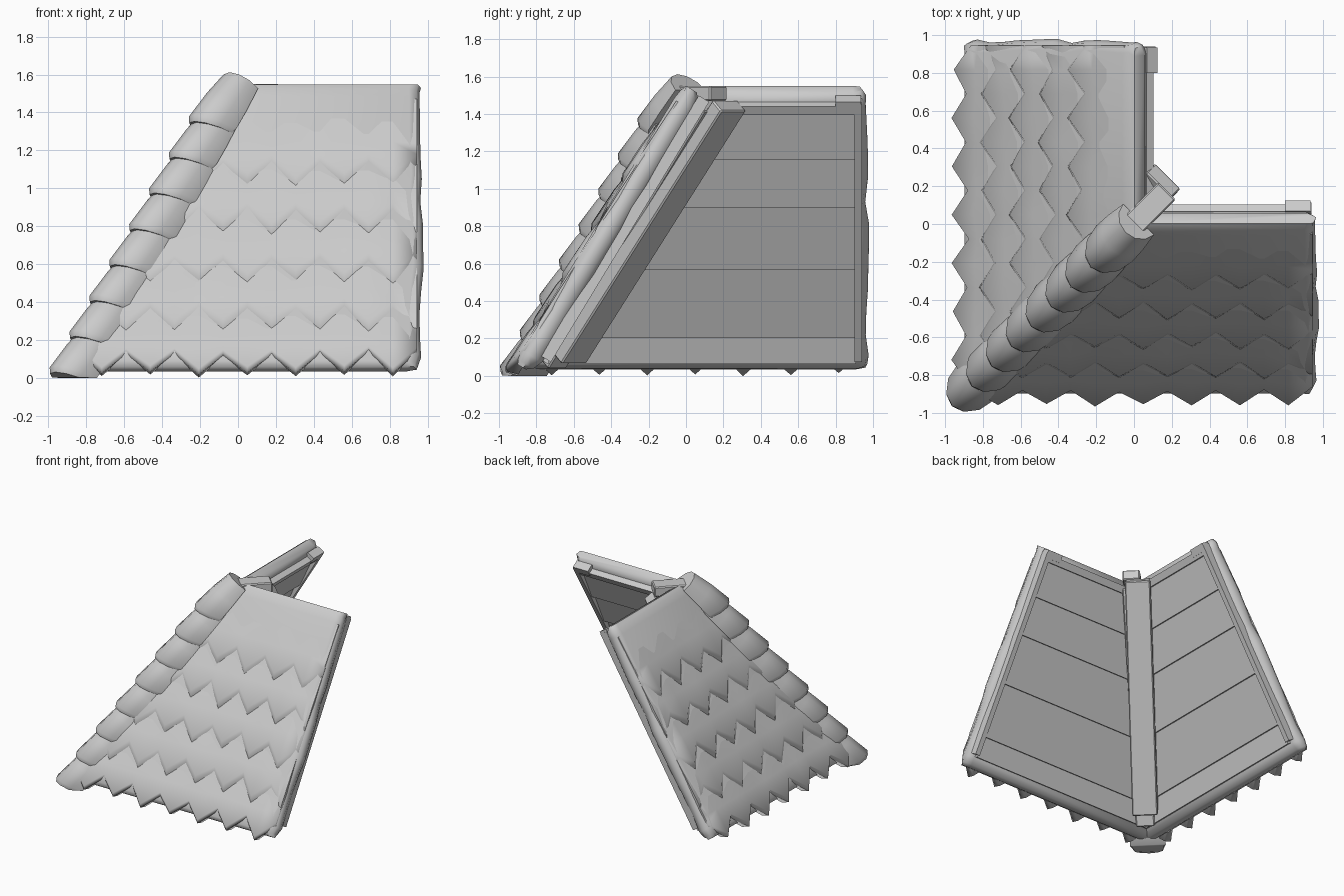
import bpy, bmesh, math, random
from mathutils import Vector

random.seed(4)
if "Cube" in bpy.data.objects:
    bpy.data.objects.remove(bpy.data.objects["Cube"])

grey = bpy.data.materials.new("stone_grey")
grey.use_nodes = True
grey.diffuse_color = (0.6, 0.6, 0.6, 1)
grey.node_tree.nodes["Principled BSDF"].inputs["Base Color"].default_value = (0.6, 0.6, 0.6, 1)

EAVE = Vector((0, -0.9, 0.06))
RISE = Vector((0, 0.9, 1.48))
OUT = Vector((0, -RISE.z, RISE.y)).normalized()
HIP_LOW = Vector((-0.9, -0.9, 0.06))
HIP_RUN = Vector((0.9, 0.9, 1.48))
SIDE = Vector((1, -1, 0)).normalized()
HIP_UP = SIDE.cross(HIP_RUN).normalized()
if HIP_UP.z < 0:
    HIP_UP.negate()


def slope(u, s, n):
    """Point on the front slope: along the eave, up the slope, outward."""
    return Vector((u, 0, 0)) + EAVE + RISE * s + OUT * n


def hip(w, t, n):
    """Point around the hip line: sideways, along the hip, outward."""
    return HIP_LOW + HIP_RUN * t + SIDE * w + HIP_UP * n


def leaning_hip(w, t, n):
    """Hip point drifting sideways towards the top."""
    return hip(w - 0.05 * t, t, n)


def peak(w, d, z):
    """Point at the peak: sideways, level distance inward, height."""
    return SIDE * w + Vector((d, d, z))


def loft(bm, rings):
    """Skin a list of equal point rings, capping the two ends."""
    vs = [[bm.verts.new(p) for p in ring] for ring in rings]
    count = len(vs[0])
    for a, b in zip(vs, vs[1:]):
        for i in range(count):
            j = (i + 1) % count
            bm.faces.new((a[i], a[j], b[j], b[i]))
    bm.faces.new(vs[0][::-1])
    bm.faces.new(vs[-1])


def block(bm, place, a, b, s0, s1, n0, n1):
    loft(bm, [[place(u, s, n) for s, n in ((s0, n0), (s1, n0), (s1, n1), (s0, n1))]
              for u in (a, b)])


def finish(bm, name, angle, bevel=0):
    bmesh.ops.recalc_face_normals(bm, faces=bm.faces)
    if bevel:
        bmesh.ops.bevel(bm, geom=bm.edges[:], offset=bevel, segments=1,
                        profile=0.5, affect='EDGES')
    mesh = bpy.data.meshes.new(name)
    bm.to_mesh(mesh)
    bm.free()
    mesh.materials.append(grey)
    ob = bpy.data.objects.new(name, mesh)
    bpy.context.collection.objects.link(ob)
    bpy.ops.object.select_all(action='DESELECT')
    bpy.context.view_layer.objects.active = ob
    ob.select_set(True)
    bpy.ops.object.shade_smooth_by_angle(angle=math.radians(angle))


def both_slopes(build, name, angle):
    """Build a part on the front slope and its twin across the hip."""
    for label in ("front", "right"):
        bm = bmesh.new()
        build(bm)
        bmesh.ops.bisect_plane(bm, geom=bm.verts[:] + bm.edges[:] + bm.faces[:],
                               plane_co=(0, 0, 0), plane_no=(-1, 1, 0), clear_outer=True)
        if label == "right":
            for v in bm.verts:
                v.co.x, v.co.y = v.co.y, v.co.x
        bmesh.ops.holes_fill(bm, edges=[e for e in bm.edges if e.is_boundary], sides=0)
        finish(bm, label + "_" + name, angle)


# Thick slab with a wavy, rolled gable end and rounded eave and crest
def slab(bm):
    rings = []
    levels = [(0.0, 0.35), (0.015, 0.75), (0.045, 1)]
    levels += [(0.12 + 0.08 * k, 1) for k in range(10)]
    levels += [(0.955, 1), (0.985, 0.85), (1.005, 0.5)]
    for s, full in levels:
        end = 0.968 + random.uniform(-0.012, 0.014) - 0.03 * (1 - full)
        back, front = -0.02 - 0.085 * full, -0.02 + 0.045 * full
        rings.append([slope(u, s, n) for u, n in (
            (-1.3, back), (end - 0.05, back), (end - 0.015, back * 0.75),
            (end, -0.035), (end - 0.015, 0.0), (end - 0.055, front), (-1.3, front))])
    loft(bm, rings)


# Overlapping rows of pointed shingles with soft upright lips
ROWS = 5
PITCH = 0.172
HALF = 0.128


def shingles(bm):
    for row in range(ROWS):
        low = row * PITCH
        high = 0.95 if row == ROWS - 1 else low + PITCH * 1.4
        rings = []
        for k in range(19):
            tip = (k + row) % 2 == 1
            u = 0.945 - k * HALF
            s = low + (-0.036 if tip else 0.04) + random.uniform(-0.008, 0.008)
            lift = (0.05 if tip else 0.036) + random.uniform(-0.005, 0.005)
            if k == 0:
                lift = 0.02
            if row == 0:
                lip = [(s + 0.01, -0.03), (s, lift - 0.018), (s + 0.014, lift)]
            else:
                lip = [(s - 0.03, 0.0), (s - 0.012, lift * 0.6), (s + 0.014, lift)]
            top = [(low + 0.1, lift * 0.85), (high, 0.008), (high, -0.03)]
            rings.append([slope(u, a, n) for a, n in lip + top])
        loft(bm, rings)


# Lapped boards lining the underside, each standing proud at its lower edge
def boards(bm):
    bounds = (0.05, 0.145, 0.39, 0.615, 0.79, 0.965)
    for s0, s1 in zip(bounds, bounds[1:]):
        loft(bm, [[slope(u, s0, -0.08), slope(u, s1, -0.08),
                   slope(u, s1, -0.106), slope(u, s0, -0.138)] for u in (-1.3, 0.91)])


# Raised frame along the gable end and the upper edge
def frame(bm):
    block(bm, slope, 0.9, 0.94, 0.06, 0.99, -0.145, -0.08)
    block(bm, slope, 0.8, 0.935, 0.965, 1.0, -0.145, -0.08)
    block(bm, slope, -0.5, 0.92, 0.95, 0.982, -0.14, -0.08)


both_slopes(slab, "roof_slab", 60)
both_slopes(shingles, "shingles", 80)
both_slopes(boards, "underside_boards", 20)
both_slopes(frame, "edge_frame", 20)

# Hip caps: tapered arches, each lapping the one below
CAPS = 8
for c in range(CAPS):
    bm = bmesh.new()
    start = -0.012 + c * 0.123
    raise_by = -0.03 + 0.075 * c / (CAPS - 1)
    rings = []
    for along, width, crown in ((0, 0.12, 0.08), (0.014, 0.135, 0.1),
                                (0.08, 0.13, 0.08), (0.158, 0.115, 0.05)):
        ring = []
        for i in range(7):
            a = math.pi * i / 6
            lean = 0.03 * math.sin(a) * (1 if along < 0.05 else 0)
            height = raise_by - 0.08 + (crown + 0.08) * math.sin(a)
            p = hip(-math.cos(a) * width, start + along - lean, height)
            p.z = max(p.z, 0.0)
            ring.append(p)
        rings.append(ring)
    loft(bm, rings)
    finish(bm, "hip_cap_%d" % (c + 1), 50)

# Hip rafter, the batten behind it, and a level block at the peak
for name, place, half, t0, t1, n0, n1 in (
        ("hip_rafter", leaning_hip, 0.095, 0.14, 1.055, -0.315, -0.225),
        ("hip_batten", hip, 0.07, 0.09, 1.02, -0.24, -0.1),
        ("peak_block", peak, 0.065, -0.06, 0.175, 1.47, 1.55)):
    bm = bmesh.new()
    block(bm, place, -half, half, t0, t1, n0, n1)
    finish(bm, name, 30, 0.008)
